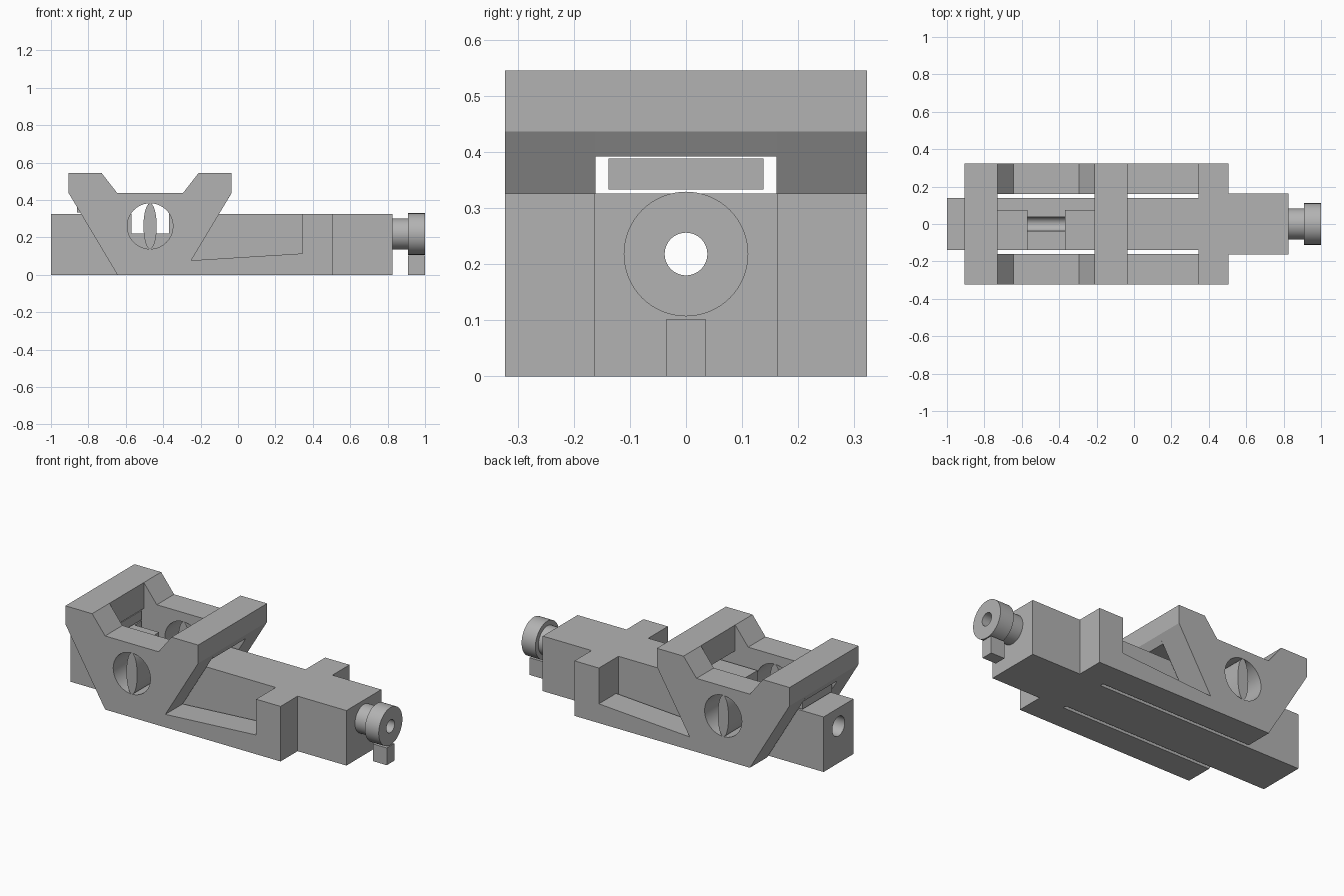
import bpy, bmesh, math
from mathutils import Vector, Matrix

cube = bpy.data.objects.get("Cube")
if cube:
    bpy.data.objects.remove(cube)

grey = bpy.data.materials.new("plain grey")
grey.use_nodes = True
grey.diffuse_color = (0.45, 0.45, 0.45, 1)
grey.node_tree.nodes["Principled BSDF"].inputs["Base Color"].default_value = (0.45, 0.45, 0.45, 1)


def finish(name, bm):
    bmesh.ops.recalc_face_normals(bm, faces=bm.faces)
    mesh = bpy.data.meshes.new(name)
    bm.to_mesh(mesh)
    bm.free()
    mesh.materials.append(grey)
    obj = bpy.data.objects.new(name, mesh)
    bpy.context.collection.objects.link(obj)
    return obj


def prism(name, points, axis, lo, hi):
    """Extrude a flat outline: XZ outlines along Y, XY outlines along Z."""
    bm = bmesh.new()
    place = (lambda a, b: (a, lo, b)) if axis == "Y" else (lambda a, b: (a, b, lo))
    face = bm.faces.new([bm.verts.new(place(a, b)) for a, b in points])
    moved = bmesh.ops.extrude_face_region(bm, geom=[face])["geom"]
    step = Vector((0, hi - lo, 0)) if axis == "Y" else Vector((0, 0, hi - lo))
    bmesh.ops.translate(bm, vec=step, verts=[v for v in moved if isinstance(v, bmesh.types.BMVert)])
    return finish(name, bm)


def box(name, x0, x1, y0, y1, z0, z1):
    return prism(name, [(x0, y0), (x1, y0), (x1, y1), (x0, y1)], "Z", z0, z1)


def rod(name, axis, center, radius, length, squash=1):
    bm = bmesh.new()
    bmesh.ops.create_cone(bm, cap_ends=True, segments=64, radius1=radius, radius2=radius, depth=length)
    turn = Matrix.Rotation(math.pi / 2, 4, "Y" if axis == "X" else "X")
    bmesh.ops.transform(bm, matrix=Matrix.Translation(center) @ Matrix.Diagonal((squash, 1, 1, 1)) @ turn,
                        verts=bm.verts)
    return finish(name, bm)


def cut(obj, *cutters):
    for cutter in cutters:
        mod = obj.modifiers.new("cut", "BOOLEAN")
        mod.operation = "DIFFERENCE"
        mod.solver = "EXACT"
        mod.object = cutter
        bpy.ops.object.select_all(action="DESELECT")
        bpy.context.view_layer.objects.active = obj
        obj.select_set(True)
        bpy.ops.object.modifier_apply(modifier=mod.name)
        bpy.data.objects.remove(cutter)
    return obj


def smooth(obj):
    bpy.ops.object.select_all(action="DESELECT")
    bpy.context.view_layer.objects.active = obj
    obj.select_set(True)
    bpy.ops.object.shade_smooth_by_angle(angle=math.radians(30))


AXIS_Z = 0.218   # height of the long bore
round_parts = []

# Central body: slim tail, wide shoulders and square head
half = [(-1, 0.14), (0.345, 0.14), (0.345, 0.323), (0.505, 0.323), (0.505, 0.163), (0.825, 0.163)]
body = prism("body", half + [(x, -y) for x, y in reversed(half)], "Z", 0, 0.326)
cut(body,
    box("window_cutter", -0.57, -0.37, -0.2, 0.2, 0.22, 0.5),
    box("ledge_cutter", -0.73, -0.21, 0.075, 0.2, 0.22, 0.5),
    rod("bore_cutter", "X", (0, 0, AXIS_Z), 0.038, 2.4),
    rod("tail_bore_cutter", "X", (-1, 0, AXIS_Z), 0.058, 0.3))
round_parts.append(body)

# Side cheeks with a round opening and an upright oval spoke
cheek = [(-0.905, 0.545), (-0.73, 0.545), (-0.645, 0.436), (-0.295, 0.436), (-0.21, 0.545),
         (-0.035, 0.545), (-0.035, 0.436), (-0.25, 0.077), (0.345, 0.114), (0.345, 0),
         (-0.645, 0), (-0.905, 0.436)]
for side, sign in (("left", 1), ("right", -1)):
    lo, hi = sorted((sign * 0.161, sign * 0.323))
    plate = prism(side + "_cheek", cheek, "Y", lo, hi)
    mid = (-0.47, sign * 0.242, 0.26)
    cut(plate, rod("opening_cutter", "Y", mid, 0.122, 0.4))
    spoke = rod(side + "_spoke", "Y", mid, 0.122, 0.162, squash=0.29)
    spoke.location.x = -0.47 * (1 - 1)
    round_parts += [plate, spoke]

# Cross bars joining the cheeks
prism("rear_cross_bar", [(-0.905, 0.545), (-0.73, 0.545), (-0.73, 0.392), (-0.879, 0.392), (-0.905, 0.436)],
      "Y", -0.161, 0.161)
prism("front_cross_bar", [(-0.21, 0.545), (-0.035, 0.545), (-0.035, 0.436), (-0.061, 0.392), (-0.21, 0.392)],
      "Y", -0.161, 0.161)

# Loose pad beneath the rear bar
box("pad", -0.86, -0.73, -0.138, 0.138, 0.333, 0.388)

# Drilled knob, its neck and the small key below it
for name, x0, x1, radius in (("knob_neck", 0.825, 0.91, 0.083), ("knob", 0.91, 1, 0.111)):
    part = rod(name, "X", ((x0 + x1) / 2, 0, AXIS_Z), radius, x1 - x0)
    cut(part, rod("knob_bore_cutter", "X", (0.9, 0, AXIS_Z), 0.038, 0.6))
    round_parts.append(part)
box("key", 0.91, 1, -0.035, 0.035, 0, 0.102)

for part in round_parts:
    smooth(part)
